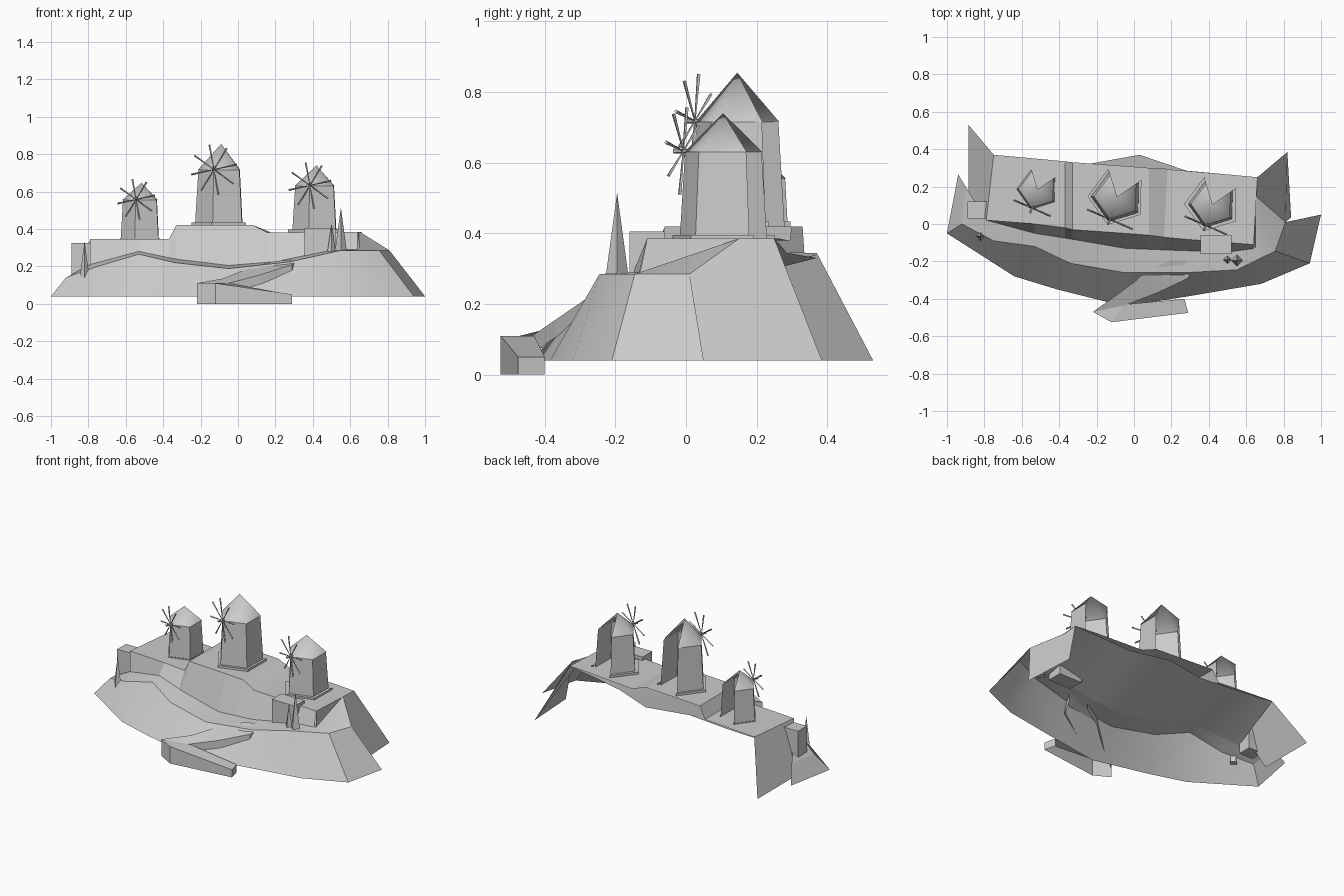
import bpy, bmesh
from math import radians, cos, sin, pi
from mathutils import Vector, Matrix

if "Cube" in bpy.data.objects:
    bpy.data.objects.remove(bpy.data.objects["Cube"])


def obj(name, verts, faces, smooth=None):
    me = bpy.data.meshes.new(name)
    me.from_pydata([tuple(v) for v in verts], [], faces)
    o = bpy.data.objects.new(name, me)
    bpy.context.collection.objects.link(o)
    bm = bmesh.new()
    bm.from_mesh(me)
    bmesh.ops.remove_doubles(bm, verts=bm.verts, dist=0.0005)
    bm.to_mesh(me)
    bm.free()
    if smooth:
        bpy.ops.object.select_all(action='DESELECT')
        o.select_set(True)
        bpy.context.view_layer.objects.active = o
        bpy.ops.object.shade_smooth_by_angle(angle=radians(smooth))
    return o


def loft(name, rows, smooth=None):
    n = len(rows[0])
    verts = [p for r in rows for p in r]
    faces = [(j * n + i, j * n + i + 1, (j + 1) * n + i + 1, (j + 1) * n + i)
             for j in range(len(rows) - 1) for i in range(n - 1)]
    return obj(name, verts, faces, smooth)


def box(name, lo, hi):
    bm = bmesh.new()
    bmesh.ops.create_cube(bm, size=1)
    for v in bm.verts:
        v.co = [(a + b) / 2 + c * (b - a) for a, b, c in zip(lo, hi, v.co)]
    me = bpy.data.meshes.new(name)
    bm.to_mesh(me)
    bm.free()
    bpy.context.collection.objects.link(bpy.data.objects.new(name, me))


def along(row, x):
    # point on a left-to-right polyline at a given x
    for p, q in zip(row, row[1:]):
        if p[0] <= x <= q[0]:
            return Vector(p).lerp(Vector(q), (x - p[0]) / max(q[0] - p[0], 1e-6))
    return Vector(row[-1])


# hill: base outline, ledge edge, foot of the upper wall, back edge under the plateau
base = [(-1, -.05, .04), (-.82, -.165, .04), (-.64, -.28, .04), (-.41, -.35, .04),
        (-.05, -.44, .04), (.3, -.385, .04), (.68, -.32, .04), (.94, -.21, .04), (1, .05, .04)]
ledge = [(-.92, 0, .14), (-.75, -.09, .2), (-.53, -.12, .265), (-.34, -.21, .22),
         (-.05, -.26, .188), (.28, -.26, .225), (.55, -.245, .285), (.755, -.145, .285), (.81, .01, .285)]
foot = [(-.9, .2, .15), (-.79, .02, .21), (-.53, -.05, .28), (-.34, -.08, .24),
        (-.05, -.13, .205), (.2, -.14, .225), (.5, -.15, .288), (.65, -.13, .29), (.65, .15, .385)]
loft("hill_slope", [base, ledge], 30)
loft("hill_path", [ledge, foot], 40)
rear = [(-.75, .37, .34), (-.53, .35, .335), (-.25, .32, .335), (.03, .37, .33),
        (.28, .285, .345), (.5, .265, .37), (.66, .25, .383)]
loft("hill_top", [foot[1:8], rear], 60)

# stepped plateau and its front wall
front = [(-.79, .02, .345), (-.53, 0, .345), (-.37, -.02, .345), (-.33, -.03, .42),
         (-.05, -.05, .42), (.08, -.06, .42), (.16, -.07, .38), (.2, -.075, .38),
         (.5, -.1, .385), (.64, -.11, .385)]
back = [(-.75, .37, .345), (-.53, .35, .345), (-.37, .335, .345), (-.33, .33, .42),
        (-.05, .31, .42), (.08, .3, .42), (.18, .295, .38), (.21, .29, .38),
        (.5, .265, .385), (.66, .25, .385)]
loft("plateau_wall", [[along(foot, p[0]) for p in front], front])
loft("plateau_top", [front, back])
obj("plateau_end", [(.64, -.11, .385), (.65, -.13, .29), (.65, .15, .385), (.66, .25, .385)],
    [(0, 1, 2), (0, 2, 3)])

# end slopes of the hill
obj("right_slope", [(.84, .035, .04), (.82, .385, .04), (.66, .25, .385), (.65, .15, .385), (.81, .01, .285)],
    [(0, 1, 2, 3, 4)])
obj("left_slope", [(-.885, .53, .04), (-.885, .15, .04), (-.79, .02, .345), (-.75, .37, .345)], [(0, 1, 2, 3)])
obj("left_low_slope", [(-.94, .265, .04), (-1, -.05, .04), (-.92, 0, .14), (-.9, .2, .15)], [(0, 1, 2, 3)])

# hairpin road with retaining wall
outer = [(-.22, -.47, .11), (-.12, -.525, .11), (.29, -.475, .05), (.27, -.4, .05)]
loft("road_wall", [[(x, y, 0) for x, y, z in outer], outer])
obj("road_lower", outer + [(-.05, -.43, .11)], [(0, 1, 4), (1, 2, 3, 4)])
up_r = [(-.05, -.435, .11), (.12, -.37, .155), (.29, -.29, .21), (.33, -.2, .24)]
up_l = [(-.22, -.47, .11), (-.08, -.37, .135), (.08, -.25, .2), (.2, -.19, .228)]
loft("road_upper", [up_r, up_l], 40)
for nm, row in (("right", up_r), ("left", up_l[::-1])):
    loft("road_skirt_" + nm, [[(x, y, max(0, z - .05)) for x, y, z in row], row])


# windmills: five-sided towers, open at the back
def ring(c, r, z):
    return [(c[0] + r * cos(radians(107 + 72 * i)), c[1] + r * sin(radians(107 + 72 * i)), z)
            for i in range(5)]


def windmill(tag, c, z0, eave, top, rb, rt, plate, ph, sail):
    loft(tag + "_plinth", [ring(c, plate, z0), ring(c, plate, z0 + ph), ring(c, rb, z0 + ph)])
    loft(tag + "_tower", [ring(c, rb, z0), ring(c, rt, eave)])
    r = ring(c, rt + .003, eave)
    obj(tag + "_roof", r + [(c[0], c[1], top)], [(i, i + 1, 5) for i in range(4)], 80)
    # sails facing the front left
    d = Vector((-.4, -.917, 0))
    hub = Vector((c[0] + .015, c[1] + .003, eave + .003)) + d * (rt + .012)
    turn = d.to_track_quat('Z', 'Y').to_matrix().to_4x4()
    bm = bmesh.new()
    bmesh.ops.create_cone(bm, cap_ends=True, segments=6, radius1=.005, radius2=.007, depth=.08,
                          matrix=Matrix.Translation((0, 0, -.01)))
    for k in range(8):
        m = (Matrix.Rotation(k * pi / 4 + .2, 4, 'Z') @ Matrix.Translation((sail / 2, 0, 0))
             @ Matrix.Rotation(pi / 2, 4, 'Y'))
        bmesh.ops.create_cone(bm, cap_ends=True, segments=4, radius1=.002, radius2=.0055,
                              depth=sail, matrix=m)
    bm.transform(Matrix.Translation(hub) @ turn)
    me = bpy.data.meshes.new(tag + "_sails")
    bm.to_mesh(me)
    bm.free()
    bpy.context.collection.objects.link(bpy.data.objects.new(tag + "_sails", me))


windmill("left_mill", (-.515, .185), .345, .555, .647, .112, .1, .116, .006, .11)
windmill("middle_mill", (-.09, .145), .42, .715, .855, .14, .122, .158, .014, .135)
windmill("right_mill", (.42, .105), .382, .63, .74, .13, .114, .152, .014, .125)

# small houses
box("left_house", (-.89, .03, .15), (-.785, .12, .325))
box("right_house", (.355, -.16, .25), (.52, -.06, .405))

# pointed trees
for i, (x, y, z, r, h) in enumerate([(.55, -.195, .28, .032, .235), (.5, -.19, .28, .022, .15),
                                     (-.82, -.065, .14, .026, .195)]):
    bpy.ops.mesh.primitive_cone_add(vertices=4, radius1=r, depth=h, location=(x, y, z + h / 2))
    bpy.context.object.name = "tree_%d" % (i + 1)
